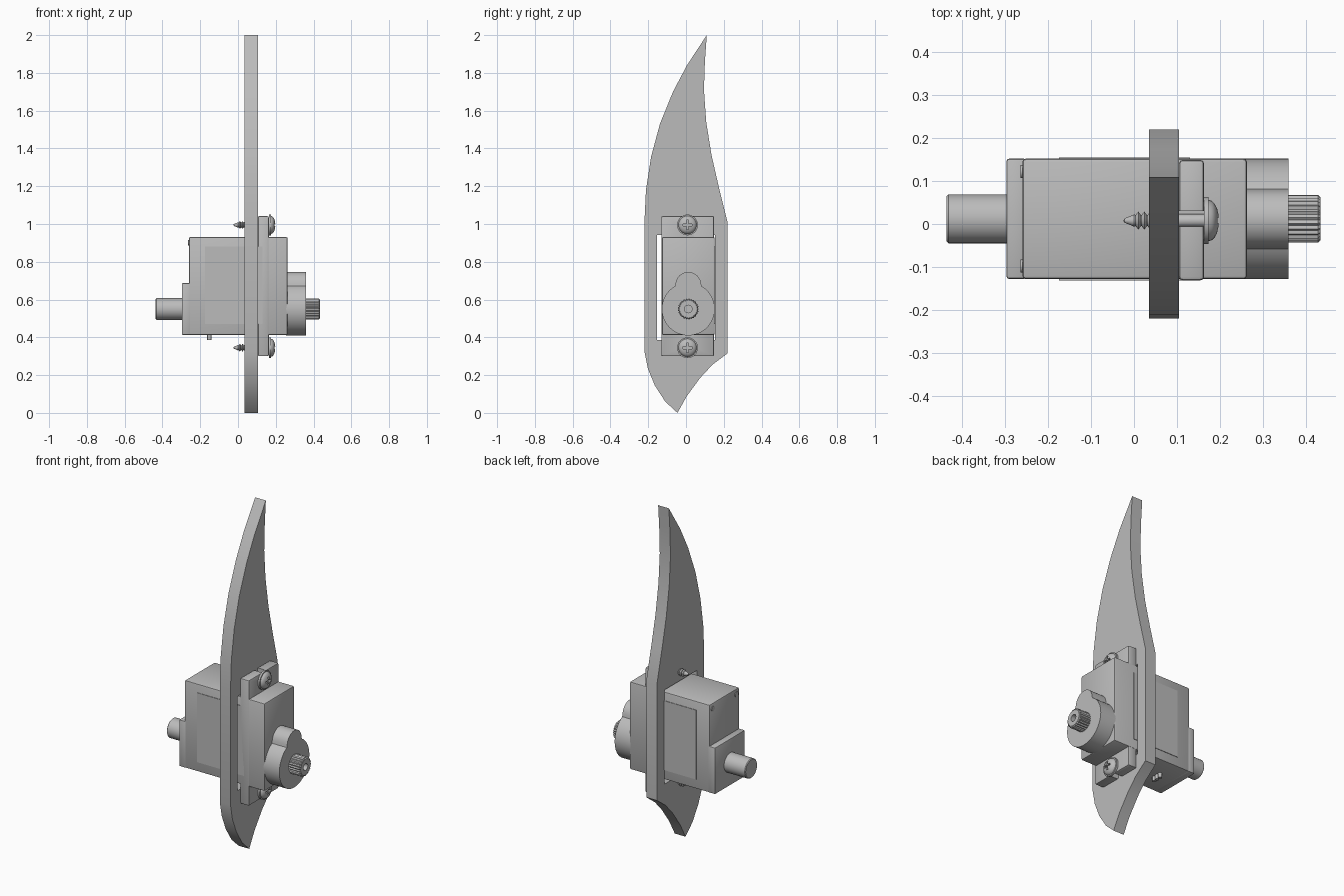
import bpy, bmesh, math
from math import sin, cos, pi, sqrt

old = bpy.data.objects.get("Cube")
if old:
    bpy.data.objects.remove(old, do_unlink=True)

grey = bpy.data.materials.new("mid grey")
grey.use_nodes = True
grey.diffuse_color = (0.5, 0.5, 0.5, 1)
grey.node_tree.nodes["Principled BSDF"].inputs["Base Color"].default_value = (0.5, 0.5, 0.5, 1)

CY, SHAFT_Z = 0.012, 0.55


def finish(name, bm, smooth=True):
    bmesh.ops.recalc_face_normals(bm, faces=bm.faces)
    mesh = bpy.data.meshes.new(name)
    bm.to_mesh(mesh)
    bm.free()
    mesh.materials.append(grey)
    ob = bpy.data.objects.new(name, mesh)
    bpy.context.collection.objects.link(ob)
    bpy.ops.object.select_all(action='DESELECT')
    ob.select_set(True)
    bpy.context.view_layer.objects.active = ob
    if smooth:
        bpy.ops.object.shade_smooth_by_angle(angle=math.radians(30))
    return ob


def prism(name, outline, x0, x1, smooth=True):
    """Extrude a (y, z) outline along x."""
    bm = bmesh.new()
    face = bm.faces.new([bm.verts.new((x0, y, z)) for y, z in outline])
    new = bmesh.ops.extrude_face_region(bm, geom=[face])["geom"]
    bmesh.ops.translate(bm, vec=(x1 - x0, 0, 0),
                        verts=[v for v in new if isinstance(v, bmesh.types.BMVert)])
    return finish(name, bm, smooth)


def box(name, x, y, z, bevel=0.0):
    bm = bmesh.new()
    bmesh.ops.create_cube(bm, size=1)
    for v in bm.verts:
        for i, (lo, hi) in enumerate((x, y, z)):
            v.co[i] = lo if v.co[i] < 0 else hi
    if bevel:
        bmesh.ops.bevel(bm, geom=bm.edges[:], offset=bevel, segments=2,
                        profile=0.5, affect='EDGES')
    return finish(name, bm, bool(bevel))


def lathe(name, profile, y, z, seg=32, flute=0.0):
    """Revolve (x, radius) points about an axis along x."""
    bm = bmesh.new()
    rings = []
    for x, r in profile:
        if r == 0:
            rings.append([bm.verts.new((x, y, z))] * seg)
            continue
        ring = []
        for i in range(seg):
            a = 2 * pi * i / seg
            k = r - (flute if i % 2 and r > 0.04 else 0)
            ring.append(bm.verts.new((x, y + k * cos(a), z + k * sin(a))))
        rings.append(ring)
    for a, b in zip(rings, rings[1:]):
        for i in range(seg):
            j = (i + 1) % seg
            bm.faces.new(list(dict.fromkeys((a[i], a[j], b[j], b[i]))))
    return finish(name, bm)


def cut(target, cutter):
    mod = target.modifiers.new("cut", 'BOOLEAN')
    mod.operation, mod.solver, mod.object = 'DIFFERENCE', 'EXACT', cutter
    bpy.context.view_layer.objects.active = target
    bpy.ops.object.modifier_apply(modifier=mod.name)
    bpy.data.objects.remove(cutter, do_unlink=True)


# Curved blade with a window for the motor
blade_outline = [
    (0.11, 2.0), (0.005, 1.84), (-0.069, 1.70), (-0.138, 1.53), (-0.185, 1.355),
    (-0.212, 1.18), (-0.22, 1.01), (-0.22, 0.325), (-0.202, 0.235), (-0.165, 0.145),
    (-0.11, 0.06), (-0.045, 0.0), (0.005, 0.09), (0.075, 0.185), (0.14, 0.255),
    (0.22, 0.315), (0.22, 1.01), (0.175, 1.19), (0.135, 1.365), (0.107, 1.54),
    (0.095, 1.71), (0.1, 1.86)]
blade = prism("blade", blade_outline, 0.035, 0.105)
cut(blade, box("window_cutter", (0, 0.2), (-0.153, 0.153), (0.385, 0.942)))

# Motor housing
SIDE = (-0.128, 0.152)
box("motor_body", (-0.26, 0.263), SIDE, (0.413, 0.931), 0.008)
box("rear_block", (-0.297, -0.25), SIDE, (0.413, 0.688), 0.006)
for side, y in (("right", (-0.131, -0.12)), ("left", (0.14, 0.155))):
    box(side + "_side_panel", (-0.175, 0.13), y, (0.47, 0.88))

# Mounting flange with open screw slots
flange = box("mounting_flange", (0.105, 0.163), (-0.131, 0.149), (0.30, 1.042), 0.008)
for z in ((0.99, 1.2), (0.1, 0.35)):
    cut(flange, box("slot_cutter", (0, 0.3), (CY - 0.018, CY + 0.018), z))

# Gear cover: a round boss joined to a smaller lobe
cover = []
R, r, d = 0.14, 0.068, 0.128
for i in range(96):
    a = 2 * pi * i / 96
    reach = R
    if abs(d * sin(a)) < r and cos(a) > 0:
        reach = max(R, d * cos(a) + sqrt(r * r - (d * sin(a)) ** 2))
    cover.append((CY + reach * sin(a), SHAFT_Z + reach * cos(a)))
prism("gear_cover", cover, 0.255, 0.36)

# Output spline with a centre hole, and rear pivot
lathe("output_spline", [(0.35, 0), (0.35, 0.056), (0.428, 0.056), (0.434, 0.05),
                        (0.434, 0.02), (0.39, 0.02), (0.39, 0)],
      CY, SHAFT_Z, 50, 0.005)
lathe("rear_pivot", [(-0.28, 0), (-0.28, 0.057), (-0.432, 0.057),
                     (-0.436, 0.053), (-0.436, 0)], CY, SHAFT_Z, 40)

# Mounting screws: pointed thread, washer flange, domed crosshead
thread = [(-0.025, 0), (-0.022, 0.005), (0.0, 0.014)]
for i in range(7):
    x = 0.004 + i * 0.014
    thread += [(x, 0.013), (x + 0.006, 0.021), (x + 0.012, 0.013)]
head = [(0.105, 0.015), (0.163, 0.015), (0.163, 0.055), (0.174, 0.055), (0.174, 0.048)]
head += [(0.174 + 0.024 * sin(t * pi / 10), 0.048 * cos(t * pi / 10)) for t in range(1, 5)]
head.append((0.198, 0))
for label, z in (("lower", 0.345), ("upper", 0.995)):
    screw = lathe(label + "_screw", thread + head, CY - 0.004, z, 32)
    y, long, thin = CY - 0.004, 0.025, 0.006
    for w, h in ((long, thin), (thin, long)):
        cut(screw, box("cross_cutter", (0.18, 0.25), (y - w, y + w), (z - h, z + h)))

# Case screws on the rear face
for i, y in enumerate((SIDE[0] + 0.03, SIDE[1] - 0.03)):
    lathe("case_screw_%d" % (i + 1), [(-0.25, 0), (-0.25, 0.015), (-0.264, 0.015),
                                      (-0.264, 0)], y, 0.90, 16)

# Three lead wires under the body
for i in range(3):
    bm = bmesh.new()
    bmesh.ops.create_cone(bm, cap_ends=True, segments=16, radius1=0.011,
                          radius2=0.011, depth=0.05)
    bmesh.ops.translate(bm, vec=(-0.152, CY + (i - 1) * 0.024, 0.411), verts=bm.verts)
    finish("lead_wire_%d" % (i + 1), bm)
